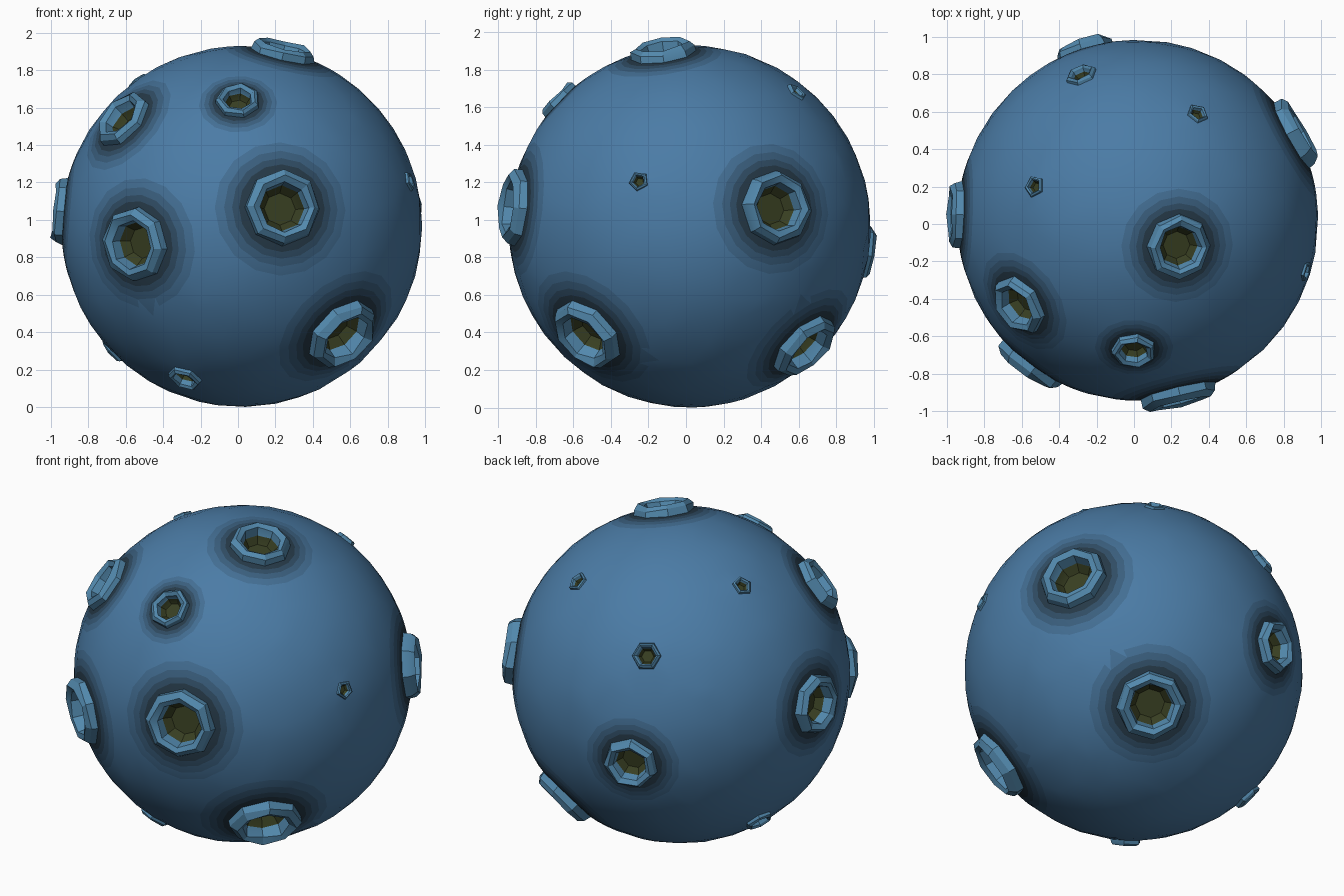
import bpy, bmesh, math, random
from mathutils import Vector

if "Cube" in bpy.data.objects:
    bpy.data.objects.remove(bpy.data.objects["Cube"])

random.seed(4)
R = 0.965
C = Vector((0.02, 0.02, 0.965))

# craters: direction from centre, outer radius, number of sides
CRATERS = [
    ((0.22, -0.93, 0.10), 0.205, 8), ((-0.57, -0.77, -0.095), 0.20, 8),
    ((-0.63, -0.45, 0.565), 0.17, 7), ((-0.02, -0.69, 0.665), 0.12, 7),
    ((0.54, -0.55, -0.575), 0.21, 8), ((-0.30, -0.43, -0.80), 0.095, 6),
    ((0.22, -0.14, 0.92), 0.175, 8), ((0.836, 0.46, 0.10), 0.20, 8),
    ((0.38, 0.61, -0.635), 0.20, 8), ((-0.95, 0.03, 0.08), 0.18, 8),
    ((-0.286, 0.906, -0.132), 0.16, 7), ((-0.30, 0.77, 0.49), 0.085, 6),
    ((0.32, 0.57, 0.715), 0.06, 5), ((-0.55, 0.18, 0.77), 0.06, 5),
    ((0.89, -0.27, 0.24), 0.055, 5), ((-0.67, 0.195, -0.65), 0.085, 6),
]


def material(name, col):
    m = bpy.data.materials.new(name)
    m.diffuse_color = (*col, 1)
    m.use_nodes = True
    m.node_tree.nodes["Principled BSDF"].inputs["Base Color"].default_value = m.diffuse_color
    return m


def ring(axis, radius, height, n, turn=0.0, wobble=0.0):
    """Points around an axis, at a height above the sphere surface."""
    u = axis.orthogonal().normalized()
    v = axis.cross(u)
    base = math.sqrt(R * R - radius * radius) + height
    pts = []
    for i in range(n):
        a = math.tau * (i + turn) / n
        k = radius * (1 + random.uniform(-wobble, wobble))
        pts.append(axis * base + (u * math.cos(a) + v * math.sin(a)) * k)
    return pts


blue = Vector((0.07, 0.20, 0.38))
soot = Vector((0.012, 0.02, 0.022))
mats = [material("surface_blue", blue)]
mats += [material(f"halo_{i}", soot.lerp(blue, t)) for i, t in enumerate((0.12, 0.3, 0.52, 0.76))]
mats += [material("rim_blue", (0.085, 0.25, 0.42)), material("pit_olive", (0.04, 0.05, 0.016))]
RIM, PIT = 5, 6
BANDS = (1.0, 1.15, 1.32, 1.52, 1.75)

bm = bmesh.new()
axes = [Vector(d).normalized() for d, r, n in CRATERS]

# crater mouths and the rings around them
mouths = []
for axis, (d, r, n) in zip(axes, CRATERS):
    centre = bm.verts.new(axis * R)
    mouth = [bm.verts.new(p) for p in ring(axis, r, 0, n)]
    mouths.append((centre, mouth))
    if r > 0.1:
        for j, b in enumerate(BANDS[1:]):
            for p in ring(axis, r * b, 0, 2 * n):
                bm.verts.new(p)

# loosely scattered points of the ball between the craters
tmp = bmesh.new()
bmesh.ops.create_icosphere(tmp, subdivisions=4, radius=R)
for v in tmp.verts:
    p = v.co + Vector([random.uniform(-0.03, 0.03) for _ in range(3)])
    p = p.normalized() * R
    if all((p - a * R).length > (r * 1.75 + 0.05 if r > 0.1 else r * 1.4 + 0.02)
           for a, (d, r, n) in zip(axes, CRATERS)):
        bm.verts.new(p)
tmp.free()

# skin the points, then open every crater mouth
bmesh.ops.convex_hull(bm, input=bm.verts[:])
bmesh.ops.delete(bm, geom=[m[0] for m in mouths], context='VERTS')

# darken the ground towards each crater
for f in bm.faces:
    p = f.calc_center_median().normalized() * R
    for a, (d, r, n) in zip(axes, CRATERS):
        q = (p - a * R).length / r
        if r > 0.1 and q < BANDS[-1]:
            f.material_index = 1 + sum(q > b for b in BANDS[1:-1])

# raised rims and pits: radius factor, height factor, material
PROFILE = [(0.97, 0.20, RIM), (0.82, 0.31, RIM), (0.66, 0.20, RIM),
           (0.60, -0.10, RIM), (0.42, -0.35, PIT)]
for axis, (d, r, n), (centre, mouth) in zip(axes, CRATERS, mouths):
    prev = mouth
    for k, h, mi in PROFILE:
        w = 0.04 if h > 0 else 0.0
        cur = [bm.verts.new(p + axis * random.uniform(-w, w) * r)
               for p in ring(axis, r * k, r * h, n, 0, w)]
        for i in range(n):
            j = (i + 1) % n
            bm.faces.new((prev[i], prev[j], cur[j], cur[i])).material_index = mi
        prev = cur
    bm.faces.new(prev).material_index = PIT

bmesh.ops.recalc_face_normals(bm, faces=bm.faces[:])
bmesh.ops.translate(bm, verts=bm.verts[:], vec=C)

mesh = bpy.data.meshes.new("cratered_ball")
bm.to_mesh(mesh)
bm.free()
for m in mats:
    mesh.materials.append(m)
ball = bpy.data.objects.new("cratered_ball", mesh)
bpy.context.collection.objects.link(ball)
bpy.context.view_layer.objects.active = ball
ball.select_set(True)
bpy.ops.object.shade_smooth_by_angle(angle=math.radians(25))
